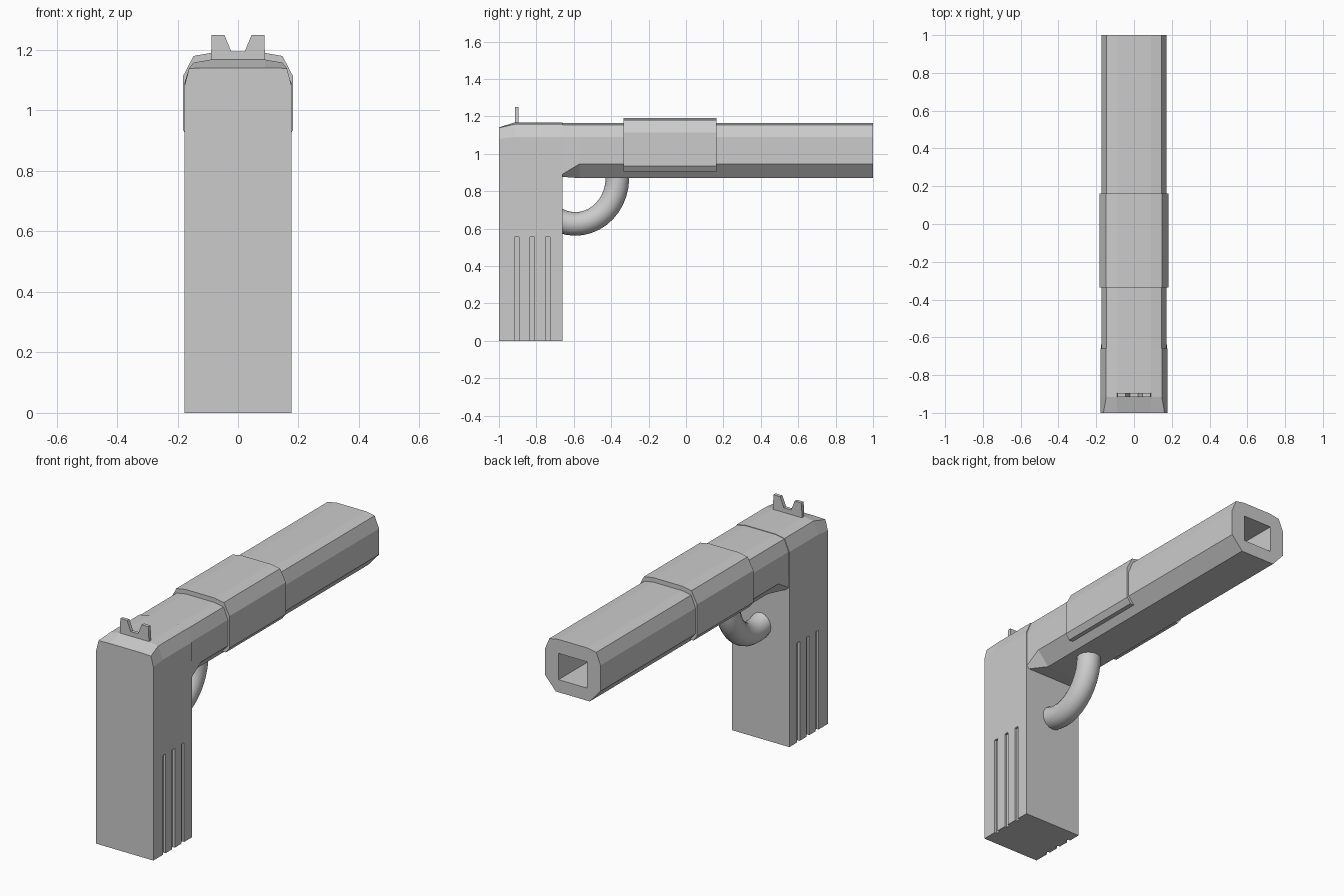
import bpy, bmesh, math

if "Cube" in bpy.data.objects:
    bpy.data.objects.remove(bpy.data.objects["Cube"])


def make_object(name, bm):
    bmesh.ops.recalc_face_normals(bm, faces=bm.faces)
    mesh = bpy.data.meshes.new(name)
    bm.to_mesh(mesh)
    bm.free()
    obj = bpy.data.objects.new(name, mesh)
    bpy.context.collection.objects.link(obj)
    return obj


def loft(name, sections):
    """Skin (y, half profile) sections; each half profile is mirrored in x."""
    bm = bmesh.new()
    rings = []
    for y, half in sections:
        outline = half + [(-x, z) for x, z in reversed(half)]
        rings.append([bm.verts.new((x, y, z)) for x, z in outline])
    n = len(rings[0])
    for a, b in zip(rings, rings[1:]):
        for i in range(n):
            j = (i + 1) % n
            bm.faces.new((a[i], a[j], b[j], b[i]))
    bm.faces.new(rings[0])
    bm.faces.new(rings[-1])
    return make_object(name, bm)


def add_box(bm, lo, hi):
    verts = bmesh.ops.create_cube(bm, size=1)["verts"]
    for v in verts:
        for k in range(3):
            v.co[k] = lo[k] if v.co[k] < 0 else hi[k]


def cut(obj, bm):
    cutter = make_object(obj.name + "_cutter", bm)
    cutter.hide_render = True
    mod = obj.modifiers.new("cut", "BOOLEAN")
    mod.operation = "DIFFERENCE"
    mod.solver = "EXACT"
    mod.object = cutter
    bpy.context.view_layer.objects.active = obj
    bpy.ops.object.modifier_apply(modifier=mod.name)
    bpy.data.objects.remove(cutter)


def smooth(obj, degrees):
    bpy.ops.object.select_all(action="DESELECT")
    obj.select_set(True)
    bpy.context.view_layer.objects.active = obj
    bpy.ops.object.shade_smooth_by_angle(angle=math.radians(degrees))


# Grip with a sloped, chamfered rear top
rear = [(0.177, 0), (0.177, 1.08), (0.162, 1.139), (0.09, 1.141)]
full = [(0.177, 0), (0.177, 1.09), (0.147, 1.158), (0.09, 1.168)]
grip = loft("grip", [(-1, rear), (-0.915, full), (-0.66, full)])

# Three grooves on each side of the grip
bm = bmesh.new()
for side in (-1, 1):
    for y in (-0.905, -0.823, -0.74):
        xs = sorted((side * 0.164, side * 0.3))
        add_box(bm, (xs[0], y - 0.012, -0.1), (xs[1], y + 0.012, 0.555))
cut(grip, bm)

# Barrel, square-bottomed at the grip and eight-sided beyond it
top = [(0.172, 1.09), (0.145, 1.155), (0.09, 1.165)]
barrel = loft("barrel", [
    (-0.67, [(0.165, 0.877), (0.174, 0.885)] + top),
    (-0.57, [(0.105, 0.87), (0.172, 0.945)] + top),
    (1.0, [(0.105, 0.87), (0.172, 0.945)] + top)])

# Square bore
bm = bmesh.new()
add_box(bm, (-0.088, 0.0, 0.94), (0.088, 1.2, 1.087))
cut(barrel, bm)

# Raised sleeve around the barrel
sleeve = [(0.13, 0.905), (0.16, 0.905), (0.182, 0.935), (0.182, 1.113),
          (0.147, 1.18), (0.09, 1.19)]
loft("sleeve", [(-0.335, sleeve), (0.162, sleeve)])

# Notched rear sight
sight = [(0.09, 1.15), (0.087, 1.25), (0.045, 1.25), (0.022, 1.194)]
loft("rear_sight", [(-0.915, sight), (-0.896, sight)])

# Curved round trigger guard
bm = bmesh.new()
rings = []
for i in range(15):
    a = math.radians(8 - i * 9)
    cy, cz = -0.592 + 0.225 * math.cos(a), 0.87 + 0.245 * math.sin(a)
    ty, tz = -0.225 * math.sin(a), 0.245 * math.cos(a)
    length = math.hypot(ty, tz)
    ny, nz = tz / length, -ty / length
    ring = []
    for k in range(16):
        t = math.tau * k / 16
        c = 0.063 * math.cos(t)
        ring.append(bm.verts.new((0.063 * math.sin(t), cy + ny * c, cz + nz * c)))
    rings.append(ring)
for a, b in zip(rings, rings[1:]):
    for k in range(16):
        bm.faces.new((a[k], a[(k + 1) % 16], b[(k + 1) % 16], b[k]))
bm.faces.new(rings[0])
bm.faces.new(rings[-1])
guard = make_object("trigger_guard", bm)
smooth(guard, 40)
